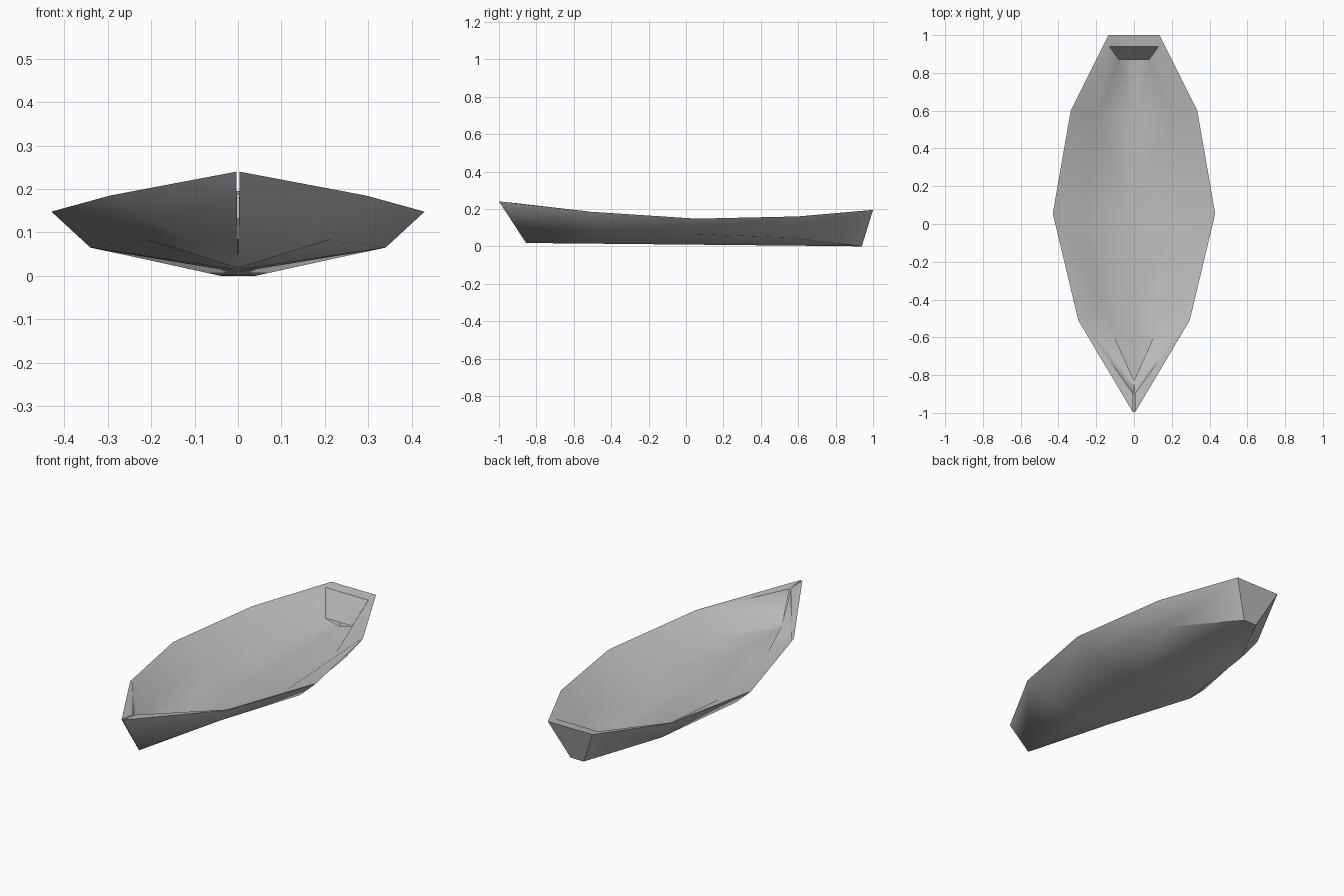
import bpy
import bmesh
import math

cube = bpy.data.objects.get("Cube")
if cube:
    bpy.data.objects.remove(cube, do_unlink=True)

# One plain grey for the whole boat
grey = bpy.data.materials.new("plain_grey")
grey.use_nodes = True
colour = (0.5, 0.5, 0.5, 1)
grey.diffuse_color = colour
grey.node_tree.nodes["Principled BSDF"].inputs["Base Color"].default_value = colour

# Lengthwise lines of the left half, bow to stern
keel = [(0, -0.855, 0.018), (0, -0.45, 0.014), (0, 0.05, 0.009), (0, 0.57, 0.004), (0, 0.94, 0)]
chine = [(0, -0.855, 0.018), (0.21, -0.45, 0.083), (0.34, 0.05, 0.065),
         (0.25, 0.57, 0.046), (0.04, 0.94, 0)]
rim = [(0.004, -1, 0.24), (0.295, -0.51, 0.185), (0.43, 0.055, 0.148),
       (0.335, 0.6, 0.16), (0.135, 1, 0.195)]
inner_rim = [(0.004, -0.9, 0.23), (0.285, -0.505, 0.183), (0.42, 0.055, 0.147),
             (0.325, 0.595, 0.158), (0.13, 0.94, 0.188)]
floor_edge = [(0, -0.83, 0.06), (0.17, -0.45, 0.08), (0.245, 0.055, 0.06),
              (0.19, 0.57, 0.052), (0.08, 0.87, 0.06)]


def on_centre(line, drop=0):
    return [(0, y, z - drop) for x, y, z in line]


def make_part(name, lines, stern_lines):
    """Loft neighbouring lines, close the stern end and mirror to the right."""
    bm = bmesh.new()
    rows = [[bm.verts.new(p) for p in line] for line in lines]
    for low, high in zip(rows, rows[1:]):
        for i in range(len(low) - 1):
            bm.faces.new((low[i], low[i + 1], high[i + 1], high[i]))
    # Stern closing face runs from the listed lines to the centre plane
    ends = [rows[i][-1] for i in stern_lines]
    for a, b in zip(ends, ends[1:]):
        face = [a, b]
        for v in (b, a):
            if v.co.x > 0:
                face.append(bm.verts.new((0, v.co.y, v.co.z)))
        bm.faces.new(face)
    bmesh.ops.remove_doubles(bm, verts=bm.verts, dist=0.0001)
    bmesh.ops.recalc_face_normals(bm, faces=bm.faces)
    # Outer shell faces down, inner shell faces up
    bm.faces.ensure_lookup_table()
    lowest = min(bm.faces, key=lambda f: f.calc_center_median().z)
    if (lowest.normal.z > 0) != (name == "inner_hull"):
        bmesh.ops.reverse_faces(bm, faces=bm.faces)
    mesh = bpy.data.meshes.new(name)
    bm.to_mesh(mesh)
    bm.free()
    mesh.materials.append(grey)
    obj = bpy.data.objects.new(name, mesh)
    bpy.context.collection.objects.link(obj)
    mirror = obj.modifiers.new("mirror", "MIRROR")
    mirror.merge_threshold = 0.0005
    bpy.ops.object.select_all(action="DESELECT")
    obj.select_set(True)
    bpy.context.view_layer.objects.active = obj
    bpy.ops.object.modifier_apply(modifier="mirror")
    bpy.ops.object.shade_smooth_by_angle(angle=math.radians(50))
    return obj


# Outer planking with keel, chine and transom
make_part("outer_hull", [keel, chine, rim], [0, 1, 2])

# Gunwale, inner walls and floor
make_part("inner_hull", [on_centre(floor_edge, 0.02), floor_edge, inner_rim, rim], [1, 2, 3])
